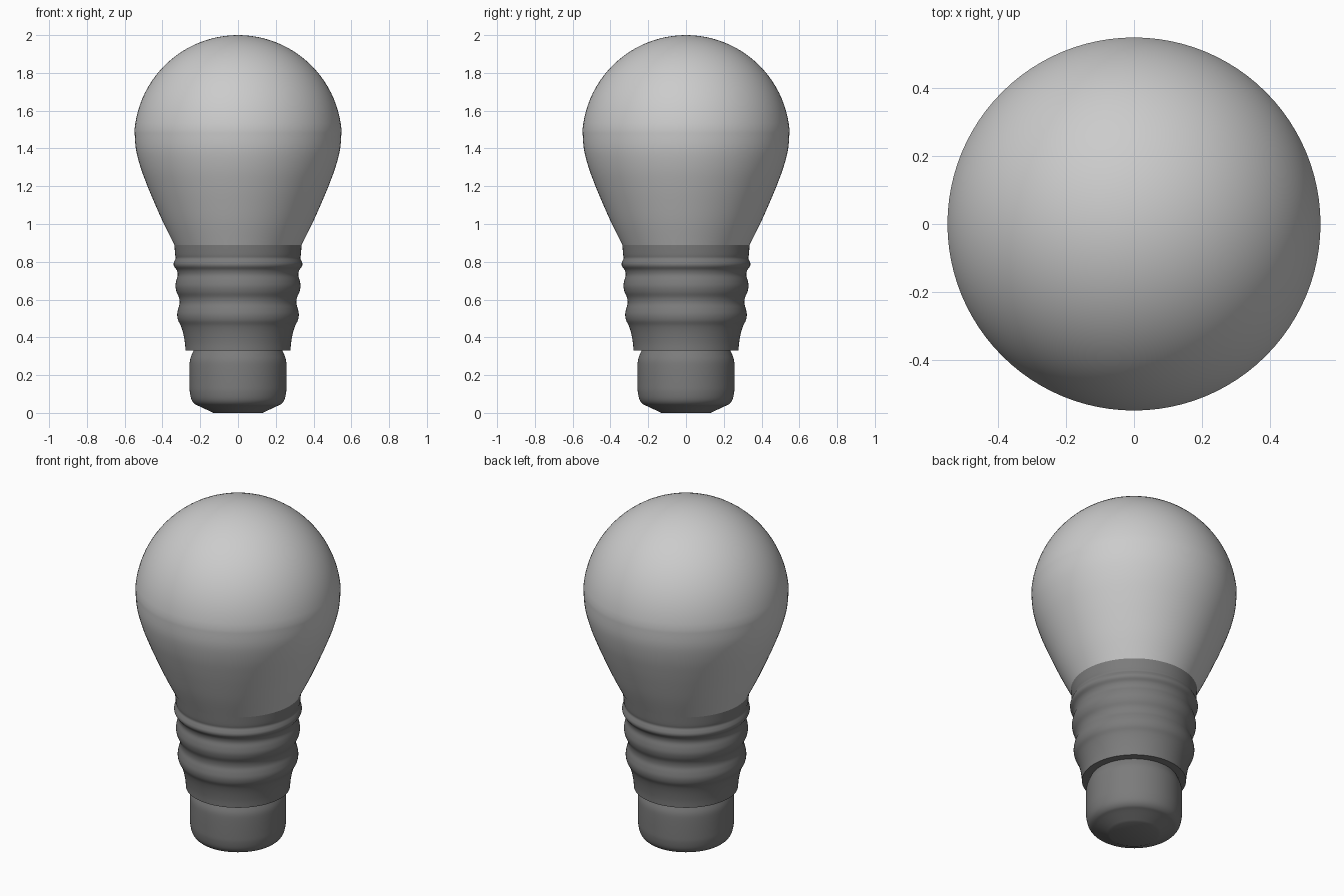
import bpy, bmesh, math

if "Cube" in bpy.data.objects:
    bpy.data.objects.remove(bpy.data.objects["Cube"])

SEG = 96


def catmull(pts, n=4):
    """Smooth curve through the (radius, height) points."""
    out = []
    p = [pts[0]] + pts + [pts[-1]]
    for i in range(1, len(p) - 2):
        for k in range(n):
            t = k / n
            out.append(tuple(
                0.5 * (2 * b + (c - a) * t + (2 * a - 5 * b + 4 * c - d) * t ** 2
                       + (3 * b - a - 3 * c + d) * t ** 3)
                for a, b, c, d in zip(*p[i - 1:i + 3])))
    return out + [pts[-1]]


def lathe(name, profile, mat=None):
    """Revolve a bottom-to-top profile round z; zero radius closes at a pole."""
    bm = bmesh.new()
    rings = []
    for r, z in profile:
        if r < 1e-5:
            rings.append([bm.verts.new((0, 0, z))] * SEG)
        else:
            rings.append([bm.verts.new((r * math.cos(math.tau * i / SEG),
                                        r * math.sin(math.tau * i / SEG), z)) for i in range(SEG)])
    for lo, hi in zip(rings, rings[1:]):
        for i in range(SEG):
            j = (i + 1) % SEG
            bm.faces.new(list(dict.fromkeys((lo[i], lo[j], hi[j], hi[i]))))
    bmesh.ops.recalc_face_normals(bm, faces=bm.faces)
    mesh = bpy.data.meshes.new(name)
    bm.to_mesh(mesh)
    bm.free()
    obj = bpy.data.objects.new(name, mesh)
    bpy.context.collection.objects.link(obj)
    if mat:
        mesh.materials.append(mat)
    bpy.ops.object.select_all(action='DESELECT')
    obj.select_set(True)
    bpy.context.view_layer.objects.active = obj
    bpy.ops.object.shade_smooth_by_angle(angle=math.radians(35))
    return obj


dark = bpy.data.materials.new("dark_grey")
dark.diffuse_color = (0.2, 0.2, 0.2, 1)
dark.use_nodes = True
dark.node_tree.nodes["Principled BSDF"].inputs["Base Color"].default_value = dark.diffuse_color

# Glass bulb: tapering neck flowing into a spherical dome
neck = catmull([(0.337, 0.89), (0.392, 1.0), (0.437, 1.1), (0.479, 1.2),
                (0.516, 1.3), (0.541, 1.4), (0.548, 1.5)])
start = math.asin(0.05 / 0.55)
dome = []
for k in range(1, 25):
    a = start + (math.pi / 2 - start) * k / 24
    dome.append((0 if k == 24 else 0.55 * math.cos(a), 1.45 + 0.55 * math.sin(a)))
lathe("glass_bulb", neck + dome)

# Ribbed screw collar, closed underneath
collar = catmull([(0.278, 0.33), (0.281, 0.37), (0.290, 0.42), (0.302, 0.46), (0.317, 0.49),
                  (0.322, 0.52), (0.317, 0.55), (0.309, 0.58), (0.312, 0.61), (0.325, 0.64),
                  (0.331, 0.67), (0.327, 0.70), (0.319, 0.73), (0.324, 0.755), (0.338, 0.775),
                  (0.341, 0.79), (0.336, 0.805), (0.330, 0.82), (0.333, 0.84), (0.337, 0.89)])
lathe("screw_collar", [(0, 0.33)] + collar, dark)

# Rounded contact cap at the foot
cap = catmull([(0.13, 0.0), (0.20, 0.033), (0.228, 0.046), (0.246, 0.07), (0.255, 0.11),
               (0.257, 0.15), (0.257, 0.24), (0.254, 0.28), (0.244, 0.31), (0.235, 0.33)])
lathe("contact_cap", [(0, 0.0)] + cap, dark)
